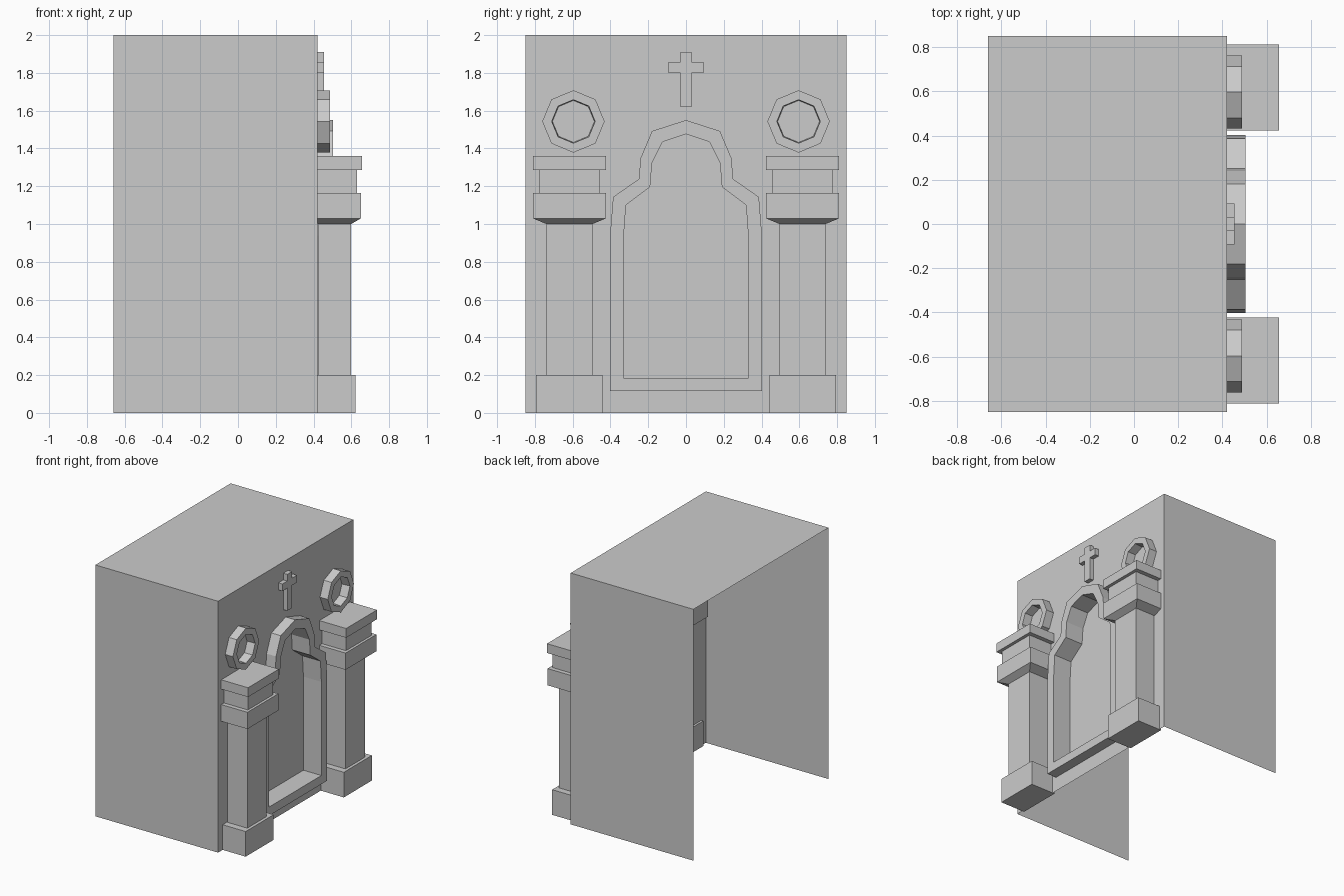
import bpy, bmesh, math
from mathutils import Vector

if "Cube" in bpy.data.objects:
    bpy.data.objects.remove(bpy.data.objects["Cube"])

WALL_X = 0.42      # front plane of the facade
BACK_X = -0.66
HALF_Y = 0.85
HEIGHT = 2.0


def finish(name, bm):
    mesh = bpy.data.meshes.new(name)
    bm.to_mesh(mesh)
    bm.free()
    obj = bpy.data.objects.new(name, mesh)
    bpy.context.collection.objects.link(obj)
    return obj


def loft(name, loops, start_cap=False, end_cap=False):
    """Join equal-length counter-clockwise loops with quads."""
    bm = bmesh.new()
    rows = [[bm.verts.new(p) for p in loop] for loop in loops]
    n = len(rows[0])
    for a, b in zip(rows, rows[1:]):
        for i in range(n):
            j = (i + 1) % n
            bm.faces.new((a[i], a[j], b[j], b[i]))
    if start_cap:
        bm.faces.new(rows[0][::-1])
    if end_cap:
        bm.faces.new(rows[-1])
    return finish(name, bm)


def at_x(profile, x):
    return [(x, y, z) for y, z in profile]


def mirrored(half):
    """Right half profile, bottom to apex, closed into a full outline."""
    return half + [(-y, z) for y, z in half[-2::-1]]


# Pointed niche outlines (y, z)
outer = mirrored([(0.402, 0.116), (0.402, 0.94), (0.386, 1.143), (0.25, 1.238),
                  (0.24, 1.35), (0.18, 1.492), (0, 1.55)])
inner = mirrored([(0.33, 0.185), (0.33, 0.93), (0.318, 1.10), (0.19, 1.196),
                  (0.18, 1.323), (0.125, 1.434), (0, 1.476)])

# Shell: roof, two sides and a pierced facade, open at back and bottom
bm = bmesh.new()
front = [bm.verts.new((WALL_X, y, z)) for y, z in
         ((-HALF_Y, 0), (HALF_Y, 0), (HALF_Y, HEIGHT), (-HALF_Y, HEIGHT))]
back = [bm.verts.new((BACK_X, v.co.y, v.co.z)) for v in front]
hole = [bm.verts.new(p) for p in at_x(outer, WALL_X)]
edges = []
for ring in (front, hole):
    edges += [bm.edges.new((ring[i - 1], ring[i])) for i in range(len(ring))]
bmesh.ops.triangle_fill(bm, edges=edges, use_beauty=True, normal=Vector((1, 0, 0)))
for f in bm.faces:
    f.normal_update()
    if f.normal.x < 0:
        f.normal_flip()
for i, j in ((1, 2), (2, 3), (3, 0)):
    bm.faces.new((front[j], front[i], back[i], back[j]))
finish("building_shell", bm)

# Niche with raised frame and recessed panel
loft("arched_niche", [at_x(outer, WALL_X), at_x(outer, 0.503),
                      at_x(inner, 0.503), at_x(inner, 0.345)], end_cap=True)

# Cross above the niche
cross = [(-0.03, 1.62), (0.03, 1.62), (0.03, 1.80), (0.092, 1.80), (0.092, 1.857),
         (0.03, 1.857), (0.03, 1.91), (-0.03, 1.91), (-0.03, 1.857),
         (-0.092, 1.857), (-0.092, 1.80), (-0.03, 1.80)]
loft("wall_cross", [at_x(cross, WALL_X), at_x(cross, 0.455)], end_cap=True)


def octagon(x, cy, r, cz=1.543):
    return [(x, cy + r * math.cos(i * math.pi / 4), cz + r * math.sin(i * math.pi / 4))
            for i in range(8)]


def column_part(name, cy, sections, cx=0.513):
    """Stack of rectangular sections (z, half depth, half width)."""
    loops = [[(cx - hx, cy - hy, z), (cx + hx, cy - hy, z),
              (cx + hx, cy + hy, z), (cx - hx, cy + hy, z)] for z, hx, hy in sections]
    loft(name, loops, True, True)


# Paired columns and round ornaments
for side, label in ((-1, "left"), (1, "right")):
    cy = side * 0.617
    column_part(label + "_column_base", cy, [(0, 0.11, 0.176), (0.2, 0.11, 0.176)])
    column_part(label + "_column_shaft", cy, [(0.2, 0.086, 0.122), (1.0, 0.086, 0.122)])
    column_part(label + "_column_capital", cy, [
        (1.0, 0.086, 0.122), (1.03, 0.138, 0.194), (1.163, 0.138, 0.194),
        (1.163, 0.117, 0.159), (1.286, 0.117, 0.159),
        (1.286, 0.143, 0.194), (1.36, 0.143, 0.194)])
    ry = side * 0.596
    loft(label + "_octagon_ring", [octagon(WALL_X, ry, 0.165), octagon(0.488, ry, 0.165),
                                   octagon(0.488, ry, 0.115), octagon(WALL_X, ry, 0.111)])
